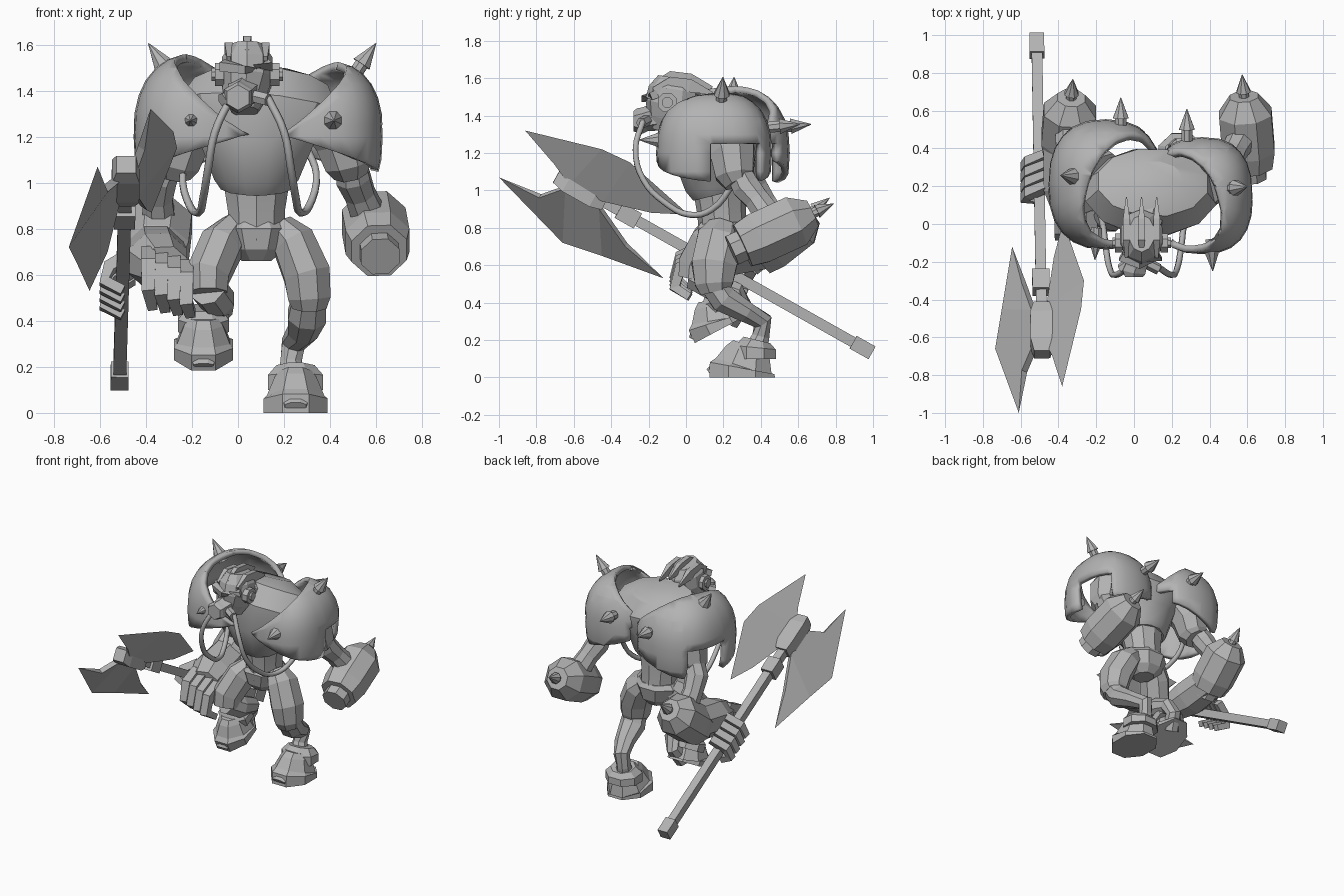
import bpy, bmesh, math
from mathutils import Vector, Matrix

if "Cube" in bpy.data.objects:
    bpy.data.objects.remove(bpy.data.objects["Cube"])

grey = bpy.data.materials.new("plain_grey")
grey.use_nodes = True
colour = (.45, .45, .45, 1)
grey.diffuse_color = colour
grey.node_tree.nodes["Principled BSDF"].inputs["Base Color"].default_value = colour


def finish(name, bm, smooth=None):
    bmesh.ops.recalc_face_normals(bm, faces=bm.faces)
    mesh = bpy.data.meshes.new(name)
    bm.to_mesh(mesh)
    bm.free()
    mesh.materials.append(grey)
    obj = bpy.data.objects.new(name, mesh)
    bpy.context.collection.objects.link(obj)
    if smooth:
        bpy.ops.object.select_all(action='DESELECT')
        obj.select_set(True)
        bpy.context.view_layer.objects.active = obj
        bpy.ops.object.shade_smooth_by_angle(angle=math.radians(smooth))
    return obj


def loft(name, sections, sides=8, smooth=None, matrix=None):
    """Rings (x, y, z, width, depth) square to their path, capped at both ends."""
    bm = bmesh.new()
    centres = [Vector(s[:3]) for s in sections]
    rings = []
    for i, s in enumerate(sections):
        along = (centres[min(i + 1, len(centres) - 1)] - centres[max(i - 1, 0)]).normalized()
        base = Vector((0, 1, 0)) if abs(along.x) > .9 else Vector((1, 0, 0))
        side = (base - along * base.dot(along)).normalized()
        up = along.cross(side)
        ring = []
        for k in range(sides):
            a = math.tau * (k + .5) / sides
            ring.append(bm.verts.new(centres[i] + side * math.cos(a) * s[3] + up * math.sin(a) * s[-1]))
        rings.append(ring)
    for a, b in zip(rings, rings[1:]):
        for k in range(sides):
            j = (k + 1) % sides
            bm.faces.new((a[k], a[j], b[j], b[k]))
    bm.faces.new(rings[0])
    bm.faces.new(rings[-1])
    if matrix:
        bm.transform(matrix)
    return finish(name, bm, smooth)


def rod(name, a, b, radius, sides=8, end=None):
    return loft(name, [(*a, radius), (*b, end or radius)], sides)


def spike(name, base, direction, size=1):
    base, d = Vector(base), Vector(direction).normalized()
    steps = ((-.03, .032), (.03, .032), (.03, .045), (.14, .002))
    loft(name, [(*(base + d * h * size), r * size) for h, r in steps], 8)


# Torso, waist and pelvis
loft("chest", [(.08, .18, .98, .16, .15), (.08, .17, 1.02, .19, .18), (.08, .15, 1.18, .26, .23),
               (.09, .17, 1.32, .36, .24), (.1, .22, 1.42, .3, .2), (.1, .24, 1.47, .16, .1)], 12, 30)
loft("abdomen", [(.08, .2, .76, .13, .13), (.08, .19, .88, .13, .13), (.08, .18, 1, .15, .14)], 10, 30)
loft("pelvis", [(.08, .2, .66, .07, .08), (.08, .2, .71, .13, .13), (.08, .2, .8, .17, .15),
                (.08, .2, .83, .14, .13)], 8)
loft("neck", [(.08, .12, 1.38, .12), (.05, -.03, 1.45, .09)], 8)

# Head with brow, crest, breathing mask and ear discs
loft("head", [(.03, -.11, 1.31, .06, .08), (.03, -.09, 1.38, .1, .12), (.04, -.07, 1.46, .12, .15),
              (.04, -.06, 1.54, .115, .14), (.04, -.05, 1.6, .07, .1)], 10)
loft("brow", [(-.07, -.17, 1.51, .03), (.03, -.22, 1.49, .025), (.14, -.17, 1.51, .03)], 4)
for n, x in enumerate((-.04, .04, .12)):
    tall = .03 if n == 1 else 0
    loft("crest_fin", [(x, -.17, 1.53 + tall, .012, .03), (x, -.08, 1.58 + tall, .025, .04),
                       (x, .02, 1.56 + tall, .025, .05), (x, .14, 1.52 + tall, .004, .01)], 4)
loft("mask", [(.03, -.13, 1.4, .08), (.01, -.22, 1.38, .065), (0, -.25, 1.37, .07), (0, -.28, 1.37, .055)], 6)
for s in (-1, 1):
    rod("ear_disc", (.04 + s * .1, -.1, 1.47), (.04 + s * .14, -.1, 1.47), .055)
    rod("ear_knob", (.04 + s * .14, -.1, 1.47), (.04 + s * .155, -.1, 1.47), .03)
    rod("mask_valve", (.02 + s * .03, -.2, 1.38), (.03 + s * .1, -.24, 1.36), .03, 6)
    path = ((.08, -.23, 1.37), (.15, -.27, 1.22), (.18, -.23, 1.06), (.2, -.12, .94),
            (.22, .02, .87), (.26, .14, .9), (.29, .25, 1.04), (.25, .3, 1.15))
    curve = bpy.data.curves.new("hose", 'CURVE')
    curve.dimensions = '3D'
    curve.bevel_depth, curve.bevel_resolution, curve.resolution_u = .017, 1, 4
    line = curve.splines.new('BEZIER')
    line.bezier_points.add(len(path) - 1)
    for p, (x, y, z) in zip(line.bezier_points, path):
        p.co = (.05 + s * x, y, z)
        p.handle_left_type = p.handle_right_type = 'AUTO'
    curve.materials.append(grey)
    bpy.context.collection.objects.link(bpy.data.objects.new("hose", curve))


# Shoulder shells: boxy domes cut open towards the neck, below and around the arm
def to_side(p, right):
    return Vector((.21 - p[0], p[1] + .06, p[2])) if right else Vector(p)


def shoulder(right):
    side = "right" if right else "left"
    bm = bmesh.new()
    bmesh.ops.create_uvsphere(bm, u_segments=24, v_segments=14, radius=1)
    for v in bm.verts:
        q = [math.copysign(abs(c) ** .8, c) for c in v.co]
        v.co = (.36 + q[0] * .27, .15 + q[1] * .31, 1.2 + q[2] * .33)

    def cut(point, normal, clear=False):
        bmesh.ops.bisect_plane(bm, geom=bm.verts[:] + bm.edges[:] + bm.faces[:],
                               plane_co=point, plane_no=normal, clear_outer=clear)
    cut((.46, .15, 1.53), (-.132, -.052, .155), True)
    cut((.25, -.15, 1.19), (-.32, -.1, -1), True)
    cut((0, .13, 0), (0, 1, 0))
    cut((0, .4, 0), (0, 1, 0))
    cut((0, 0, 1.25), (0, 0, 1))
    arch = [f for f in bm.faces if .13 < f.calc_center_median().y < .4
            and f.calc_center_median().z < 1.25]
    bmesh.ops.delete(bm, geom=arch, context='FACES')
    for v in bm.verts:
        v.co = to_side(v.co, right)
    obj = finish(side + "_shoulder_shell", bm, 30)
    mod = obj.modifiers.new("thickness", 'SOLIDIFY')
    mod.thickness, mod.offset = .035, -1
    for base, d in (((.41, -.11, 1.27), (.05, -1, 0)), ((.52, .19, 1.49), (.55, .05, .8)),
                    ((.28, .47, 1.34), (0, 1, .1))):
        flip = Vector((-d[0], d[1], d[2])) if right else d
        spike(side + "_shoulder_spike", to_side(base, right), flip)
    # Upper arm inside the shell
    upper = [((.36, .2, 1.32), .12), ((.45, .25, 1.2), .13), ((.48, .26, 1.08), .11), ((.49, .28, 1.04), .08)]
    loft(side + "_upper_arm", [(*to_side(p, right), r) for p, r in upper], 8)


shoulder(False)
shoulder(True)


# Forearm gauntlets, each with a rear spike
def gauntlet(name, a, b):
    a, b = Vector(a), Vector(b)
    d = b - a
    steps = ((-.1, .09), (.06, .09), (.06, .13), (.3, .15), (.85, .15), (1.1, .08))
    loft(name, [(*(a + d * t), r) for t, r in steps], 8)
    spike(name + "_spike", a + d * 1.1, d, .9)


loft("left_elbow", [(.49, .28, 1.1, .07), (.5, .32, 1.02, .08), (.53, .38, .95, .07), (.57, .45, .85, .08)], 8)
gauntlet("left_gauntlet", (.615, .28, .695), (.585, .64, .86))
loft("right_elbow", [(-.3, .33, 1.1, .07), (-.34, .36, 1.02, .08), (-.35, .42, .93, .07), (-.34, .5, .8, .08)], 8)
gauntlet("right_gauntlet", (-.36, .36, .64), (-.335, .64, .86))

# Right hand with two finger clusters around the shaft
loft("right_palm", [(-.36, .42, .7, .13, .13), (-.35, .2, .66, .14, .13), (-.32, .06, .63, .11, .1)], 8)
for i in range(4):
    x = -.39 + i * .055
    loft("long_finger", [(x, .08, .7 - i * .02, .042, .04), (x, -.03, .65 - i * .02, .045, .045),
                         (x, -.06, .54 - i * .02, .04, .04), (x + .02, .02, .46 - i * .01, .03, .03)], 4)
    y = .16 + i * .055
    z = .63 - i * .035
    loft("grip_finger", [(-.46, y + .04, z + .06, .035), (-.56, y, z, .038), (-.58, y - .02, z - .06, .035),
                         (-.5, y - .03, z - .1, .03)], 4)

# Axe shaft, fittings and twin blades
butt, head = Vector((-.515, .98, .14)), Vector((-.49, -.46, .95))


def on_shaft(t):
    return butt.lerp(head, t)


rod("axe_shaft", butt, head, .04, 4)
rod("axe_butt_cap", on_shaft(-.01), on_shaft(.06), .055, 4)
rod("axe_collar", on_shaft(.86), on_shaft(.93), .065, 4)
loft("axe_socket", [(*on_shaft(.98), .06), (*on_shaft(1.02), .085), (*on_shaft(1.12), .085),
                    (*on_shaft(1.16), .06)], 4)


def blade(name, inner, outer):
    bm = bmesh.new()
    inner, outer = [Vector(p) for p in inner], [Vector(p) for p in outer]
    n = (inner[-1] - inner[0]).cross(outer[1] - inner[1]).normalized() * .018
    rows = [[bm.verts.new(p) for p in (i + n, o, i - n)] for i, o in zip(inner, outer)]
    for a, b in zip(rows, rows[1:]):
        for k in range(3):
            j = (k + 1) % 3
            bm.faces.new((a[k], a[j], b[j], b[k]))
    bm.faces.new(rows[0])
    bm.faces.new(rows[-1])
    finish(name, bm)


blade("outer_axe_blade", [(-.58, -.78, .97), (-.52, -.64, 1.02), (-.53, -.46, .91), (-.58, -.32, .71)],
      [(-.61, -1, 1.07), (-.735, -.66, .72), (-.7, -.45, .65), (-.645, -.12, .53)])
blade("inner_axe_blade", [(-.42, -.7, 1.15), (-.46, -.62, 1.04), (-.45, -.44, .95), (-.41, -.18, .89)],
      [(-.38, -.86, 1.32), (-.28, -.45, 1.22), (-.265, -.3, 1.15), (-.375, .015, .87)])

# Left leg standing, right leg lifted
loft("left_thigh", [(.18, .2, .8, .07, .09), (.24, .18, .74, .1, .13), (.3, .15, .6, .11, .13),
                    (.31, .15, .5, .1, .11), (.31, .16, .46, .08, .09)], 8)
loft("left_shin", [(.31, .15, .5, .08, .08), (.3, .2, .42, .09, .08), (.28, .32, .35, .07, .06),
                   (.24, .41, .3, .055, .055), (.23, .4, .22, .05, .05), (.24, .37, .14, .07, .07)], 8)
loft("right_thigh", [(-.01, .2, .8, .07, .09), (-.07, .14, .73, .1, .12), (-.13, .07, .6, .1, .12),
                     (-.13, .05, .52, .09, .1)], 8)
loft("right_shin", [(-.13, .05, .54, .08, .08), (-.09, .14, .49, .08, .08), (-.08, .27, .45, .06, .06),
                    (-.11, .3, .4, .055, .055), (-.14, .23, .3, .06, .06)], 8)


def foot(side, matrix):
    loft(side + "_sole", [(0, 0, 0, .15, .19), (0, 0, .05, .15, .19), (0, .01, .055, .135, .17),
                          (0, .03, .14, .1, .13), (0, .04, .17, .08, .1)], 8, matrix=matrix)
    loft(side + "_ankle_cuff", [(0, .07, .1, .13, .12), (0, .07, .16, .13, .12), (0, .08, .2, .09, .08)],
         8, matrix=matrix)
    loft(side + "_toe_cap", [(0, -.05, .06, .08, .035), (0, -.15, .05, .07, .03), (0, -.18, .03, .05, .02)],
         8, matrix=matrix)


foot("left", Matrix.Translation((.25, .3, 0)))
foot("right", Matrix.Translation((-.15, .19, .26)) @ Matrix.Rotation(math.radians(28), 4, 'X')
     @ Matrix.Scale(.92, 4))
